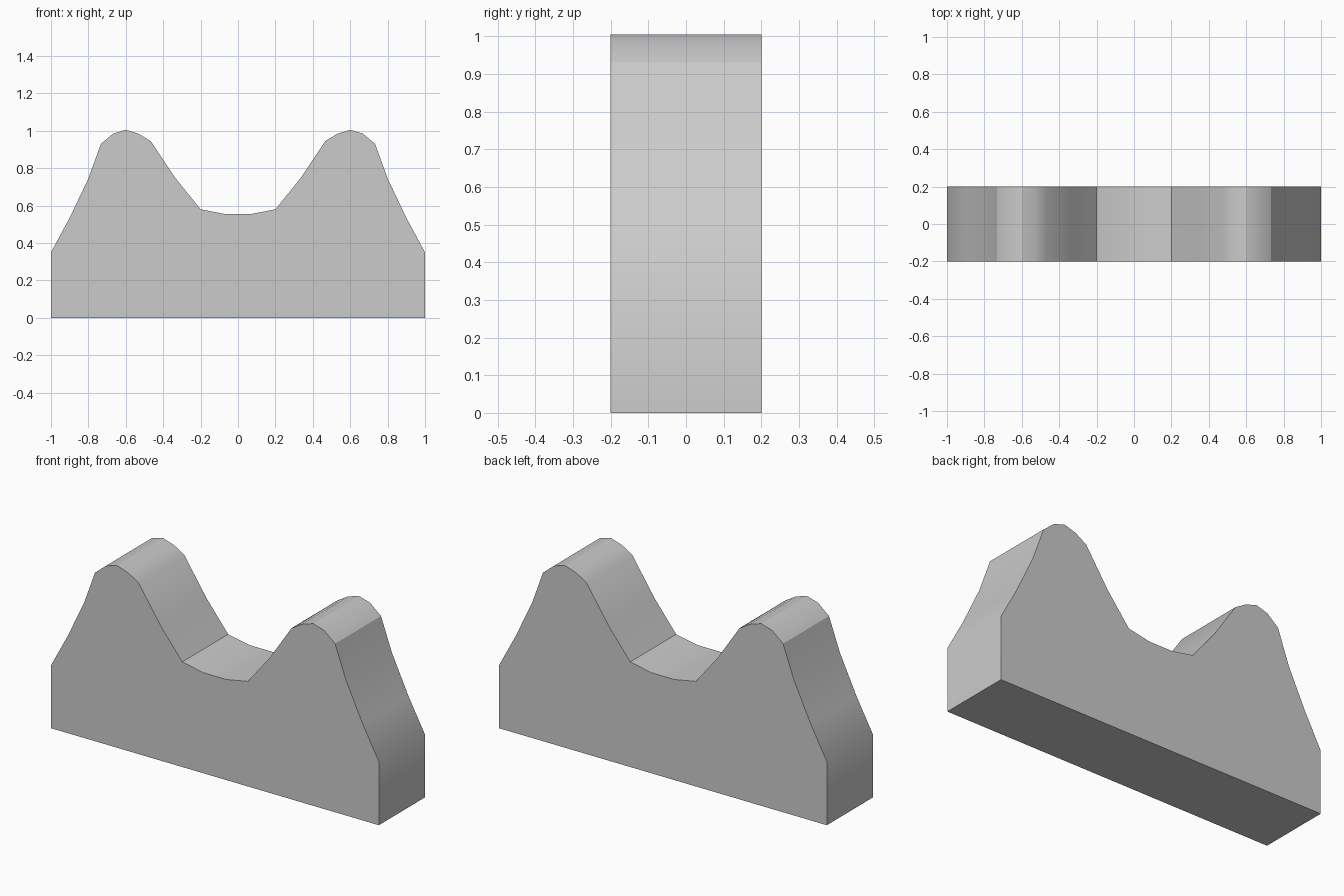
import bpy, bmesh

if "Cube" in bpy.data.objects:
    bpy.data.objects.remove(bpy.data.objects["Cube"])

# Right half of the twin-peak outline, from the valley out to the base
half = [(0.07, 0.555), (0.2, 0.58), (0.333, 0.745), (0.467, 0.945),
        (0.533, 0.985), (0.6, 1.005), (0.667, 0.985), (0.733, 0.93),
        (0.8, 0.745), (0.9, 0.535), (1.0, 0.35), (1.0, 0.0)]
outline = [(-x, z) for x, z in reversed(half)] + half

# Extrude the mirrored outline through the depth
depth = 0.4
bm = bmesh.new()
front = bm.faces.new([bm.verts.new((x, -depth / 2, z)) for x, z in outline])
result = bmesh.ops.extrude_face_region(bm, geom=[front], use_keep_orig=True)
back = [v for v in result["geom"] if isinstance(v, bmesh.types.BMVert)]
bmesh.ops.translate(bm, verts=back, vec=(0, depth, 0))
bmesh.ops.recalc_face_normals(bm, faces=bm.faces)

mesh = bpy.data.meshes.new("twin_peak_block")
bm.to_mesh(mesh)
bm.free()
block = bpy.data.objects.new("twin_peak_block", mesh)
bpy.context.collection.objects.link(block)

# Smooth the curved top, keep the rims crisp
bpy.context.view_layer.objects.active = block
block.select_set(True)
bpy.ops.object.shade_smooth_by_angle(angle=0.524)
